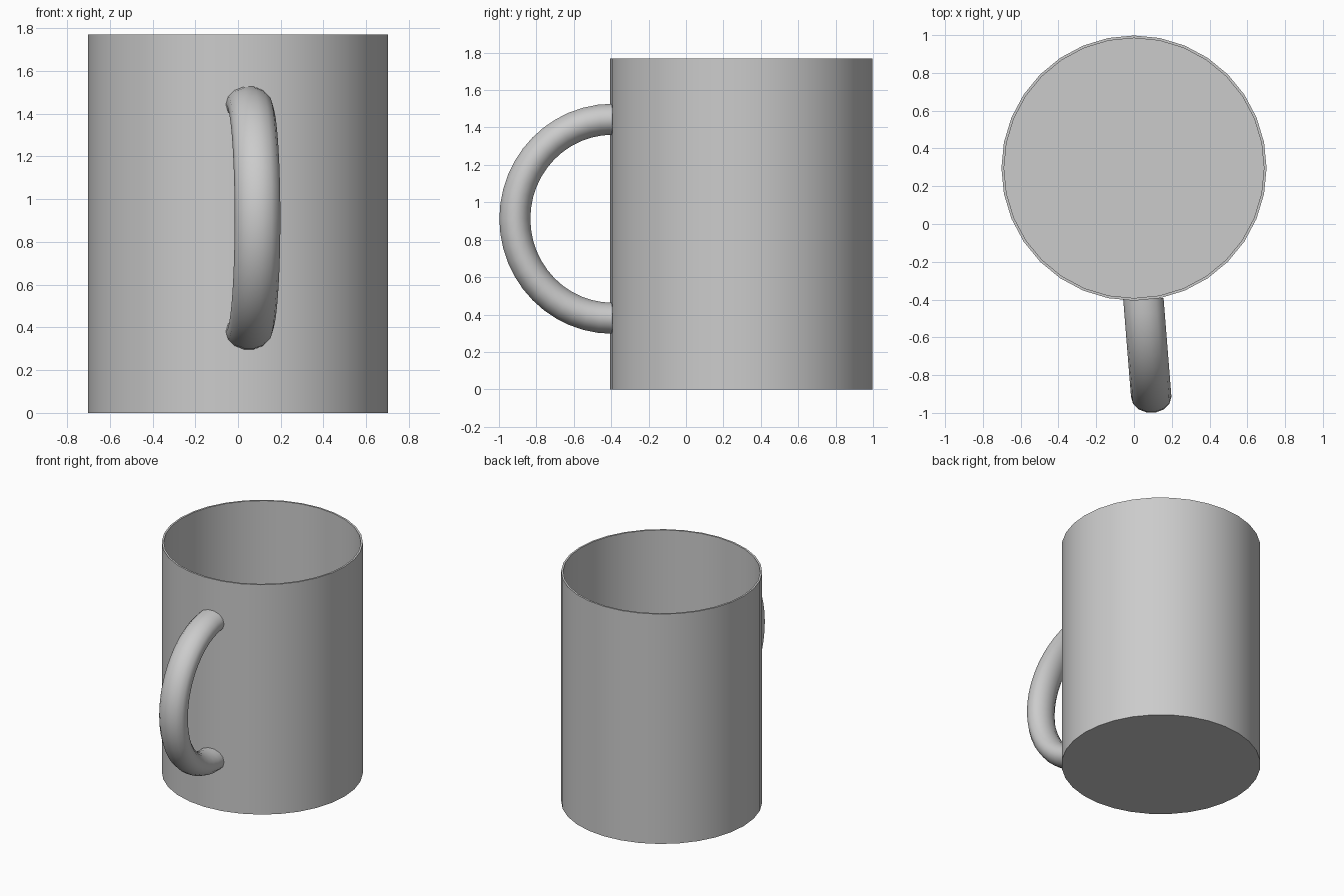
import bpy, bmesh
from math import sin, cos, pi
from mathutils import Vector

if "Cube" in bpy.data.objects:
    bpy.data.objects.remove(bpy.data.objects["Cube"])

CY = 0.296          # centre of the cup in y


def finish(name, bm, angle):
    bmesh.ops.recalc_face_normals(bm, faces=bm.faces)
    me = bpy.data.meshes.new(name)
    bm.to_mesh(me)
    bm.free()
    ob = bpy.data.objects.new(name, me)
    bpy.context.collection.objects.link(ob)
    bpy.ops.object.select_all(action='DESELECT')
    ob.select_set(True)
    bpy.context.view_layer.objects.active = ob
    bpy.ops.object.shade_smooth_by_angle(angle=angle)
    return ob


def bridge_rings(bm, rings):
    # Join neighbouring rings with quads and cap both ends
    n = len(rings[0])
    for a, b in zip(rings, rings[1:]):
        for i in range(n):
            j = (i + 1) % n
            bm.faces.new((a[i], a[j], b[j], b[i]))
    bm.faces.new(rings[0])
    bm.faces.new(rings[-1])


# Thin-walled cup: underside, outer wall, rim, inner wall, inner floor
bm = bmesh.new()
SIDES = 32
profile = [(0.702, 0.0), (0.702, 1.77), (0.688, 1.77), (0.688, 0.02)]
rings = [[bm.verts.new((r * cos(2 * pi * i / SIDES), CY + r * sin(2 * pi * i / SIDES), z))
          for i in range(SIDES)] for r, z in profile]
bridge_rings(bm, rings)
finish("cup_body", bm, 0.6)

# Handle: oval section swept along a half ring, leaning slightly to +x
bm = bmesh.new()
STEPS, SEC = 24, 14
rings = []
for k in range(STEPS + 1):
    t = pi * k / STEPS
    out = Vector((0, -sin(t), cos(t)))
    y, z = -0.393 - 0.522 * sin(t), 0.912 + 0.532 * cos(t)
    centre = Vector((0.05 + 0.08 * (-0.4 - y), y, z))
    ring = []
    for i in range(SEC):
        a = 2 * pi * i / SEC
        ring.append(bm.verts.new(centre + Vector((0.107 * cos(a), 0, 0)) + out * (0.085 * sin(a))))
    rings.append(ring)
bridge_rings(bm, rings)
finish("handle", bm, 0.8)
